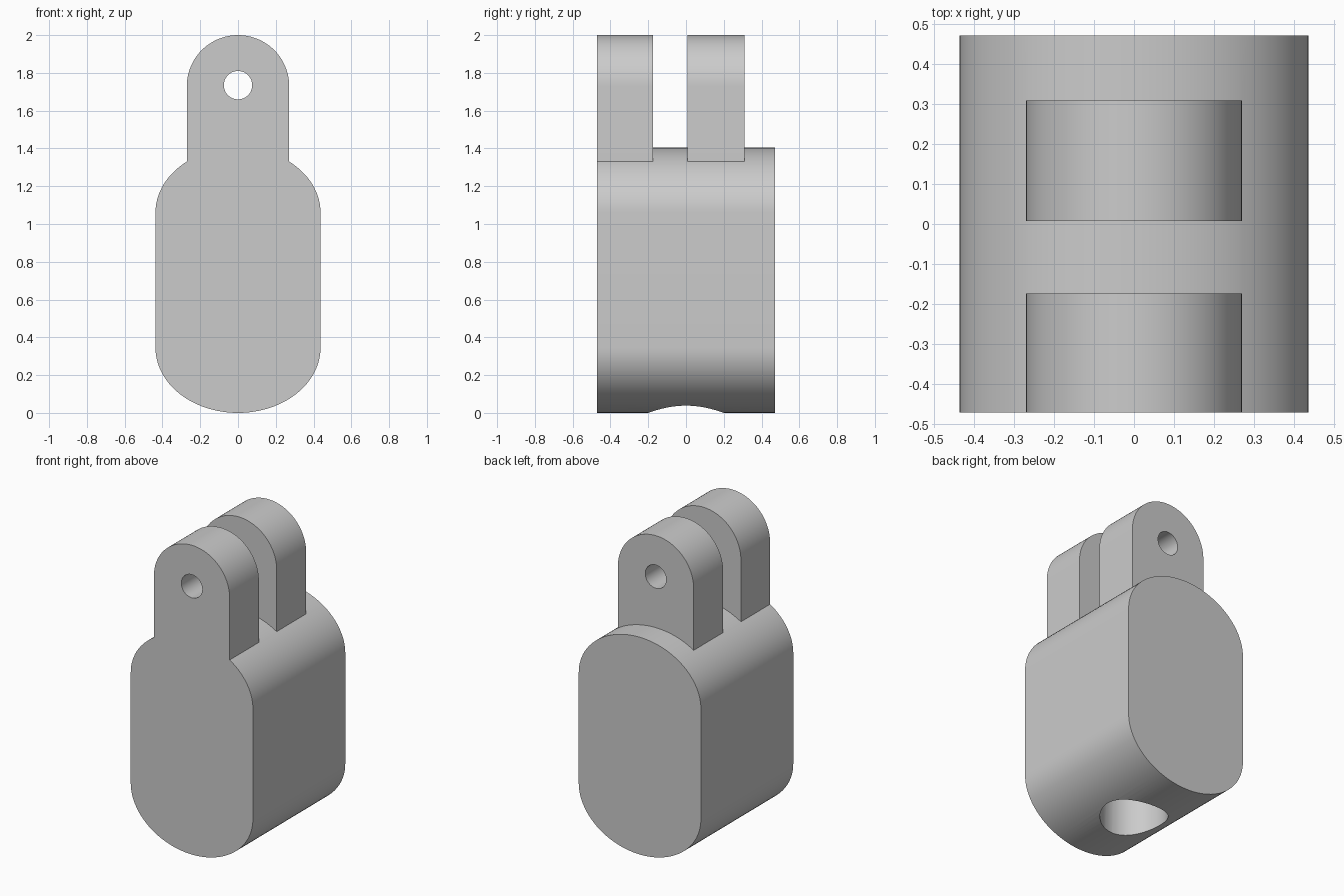
import bpy, bmesh, math
from mathutils import Matrix

if "Cube" in bpy.data.objects:
    bpy.data.objects.remove(bpy.data.objects["Cube"])

grey = bpy.data.materials.new("plain grey")
grey.use_nodes = True
grey.diffuse_color = (0.6, 0.6, 0.6, 1)
grey.node_tree.nodes["Principled BSDF"].inputs["Base Color"].default_value = (0.6, 0.6, 0.6, 1)


def make_object(name, bm):
    bmesh.ops.recalc_face_normals(bm, faces=bm.faces)
    mesh = bpy.data.meshes.new(name)
    bm.to_mesh(mesh)
    bm.free()
    mesh.materials.append(grey)
    obj = bpy.data.objects.new(name, mesh)
    bpy.context.collection.objects.link(obj)
    return obj


def arc(rx, rz, cz, start, end, steps=48):
    angles = [math.radians(start + (end - start) * i / steps) for i in range(steps + 1)]
    return [(rx * math.cos(a), cz + rz * math.sin(a)) for a in angles]


def extrude_profile(name, points, y0, y1):
    bm = bmesh.new()
    face = bm.faces.new([bm.verts.new((x, y0, z)) for x, z in points])
    grown = bmesh.ops.extrude_face_region(bm, geom=[face])["geom"]
    verts = [g for g in grown if isinstance(g, bmesh.types.BMVert)]
    bmesh.ops.translate(bm, verts=verts, vec=(0, y1 - y0, 0))
    return make_object(name, bm)


def cylinder(name, radius, depth, matrix):
    bm = bmesh.new()
    bmesh.ops.create_cone(bm, cap_ends=True, segments=64, radius1=radius,
                          radius2=radius, depth=depth, matrix=matrix)
    obj = make_object(name, bm)
    obj.hide_render = True
    return obj


def combine(target, other, operation):
    mod = target.modifiers.new(operation.lower(), "BOOLEAN")
    mod.operation, mod.solver, mod.object = operation, "EXACT", other
    bpy.context.view_layer.objects.active = target
    bpy.ops.object.modifier_apply(modifier=mod.name)
    bpy.data.objects.remove(other)


# Body with elliptical ends
body = extrude_profile("clevis_body",
                       arc(0.437, 0.345, 1.06, 0, 180) + arc(0.437, 0.345, 0.345, 180, 360),
                       -0.472, 0.472)

# Round-topped lugs rising from the body
lug_profile = arc(0.271, 0.27, 1.73, 0, 180) + [(-0.271, 1.1), (0.271, 1.1)]
for name, y0, y1 in (("front_lug", -0.472, -0.174), ("rear_lug", 0.008, 0.309)):
    combine(body, extrude_profile(name, lug_profile, y0, y1), "UNION")

# Pin hole through both lugs
combine(body, cylinder("pin_hole", 0.075, 1.4,
        Matrix.Translation((0, 0, 1.735)) @ Matrix.Rotation(math.pi / 2, 4, "X")), "DIFFERENCE")

# Blind socket in the underside
combine(body, cylinder("socket", 0.2, 1.0, Matrix.Translation((0, 0, 0.2))), "DIFFERENCE")

# Merge coplanar faces and smooth the curved walls
bm = bmesh.new()
bm.from_mesh(body.data)
bmesh.ops.dissolve_limit(bm, angle_limit=0.002, verts=bm.verts, edges=bm.edges)
bm.to_mesh(body.data)
bm.free()
bpy.ops.object.select_all(action="DESELECT")
body.select_set(True)
bpy.context.view_layer.objects.active = body
bpy.ops.object.shade_smooth_by_angle(angle=math.radians(30))
